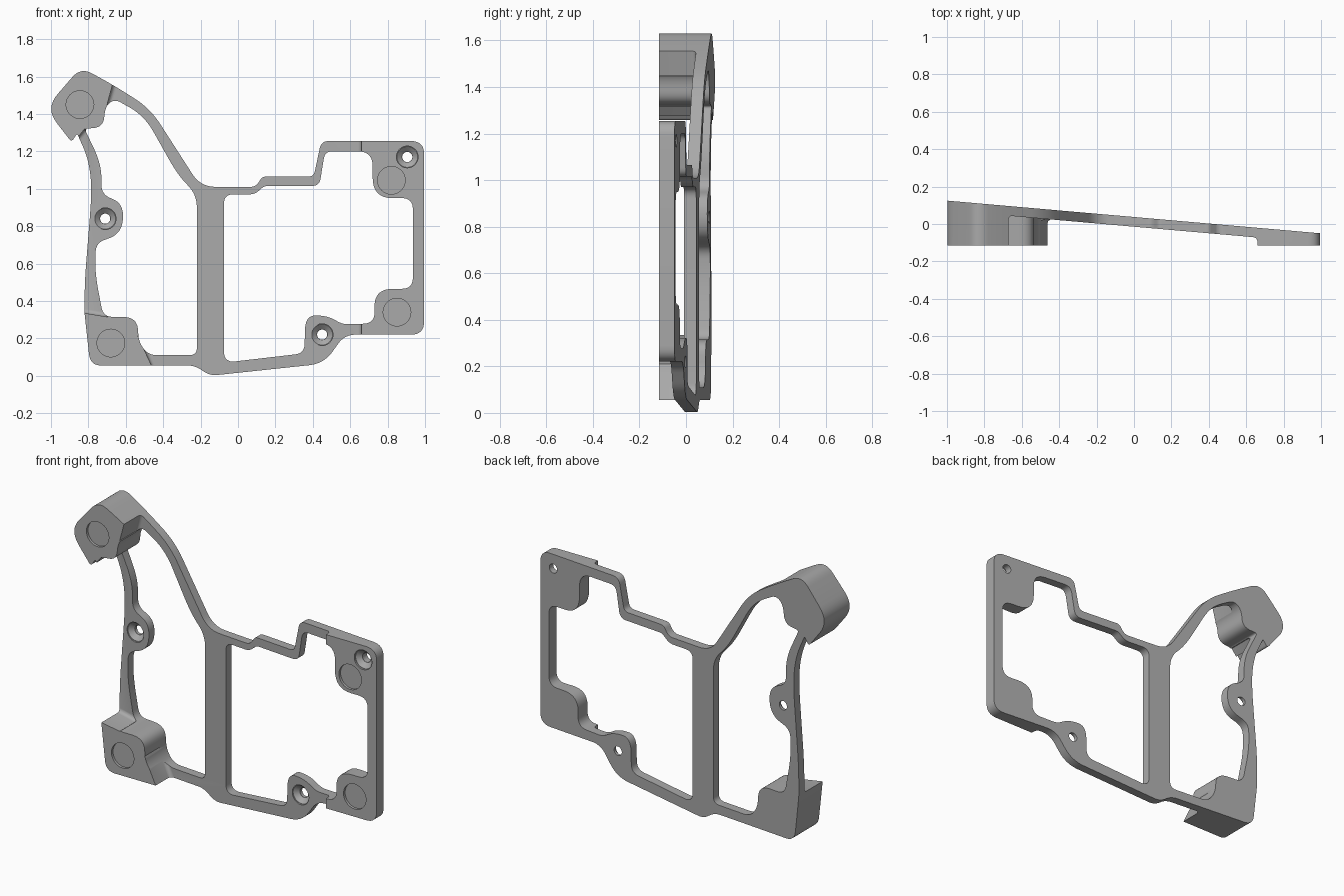
import bpy, bmesh
from math import pi
from mathutils import Matrix, Vector

if "Cube" in bpy.data.objects:
    bpy.data.objects.remove(bpy.data.objects["Cube"])

FOOT_Y = -0.115          # flat plane the raised pads share
THICKNESS = 0.052        # thickness of the slanted frame


def back_y(x):
    return 0.0375 - 0.0875 * x


def frame_front_y(x):
    return back_y(x) - THICKNESS


def round_corners(corners, steps=8):
    """Corners are (x, z, setback) in hundredths; each becomes a curved fillet."""
    points = []
    count = len(corners)
    for i, (x, z, setback) in enumerate(corners):
        here = Vector((x, z)) / 100
        before = Vector(corners[i - 1][:2]) / 100 - here
        after = Vector(corners[(i + 1) % count][:2]) / 100 - here
        if not setback:
            points.append(here)
            continue
        a = here + before.normalized() * min(setback / 100, before.length * 0.49)
        b = here + after.normalized() * min(setback / 100, after.length * 0.49)
        for k in range(steps + 1):
            t = k / steps
            points.append(a * (1 - t) ** 2 + here * 2 * t * (1 - t) + b * t * t)
    return points


def extrude_profile(name, loops, front, back):
    """Fill the loops, holes included, and stretch them between two y surfaces."""
    curve = bpy.data.curves.new(name + "_profile", 'CURVE')
    curve.dimensions = '2D'
    curve.fill_mode = 'BOTH'
    curve.extrude = 1
    for loop in loops:
        spline = curve.splines.new('POLY')
        points = round_corners(loop)
        spline.points.add(len(points) - 1)
        for target, p in zip(spline.points, points):
            target.co = (p.x, p.y, 0, 1)
        spline.use_cyclic_u = True
    helper = bpy.data.objects.new(name + "_profile", curve)
    bpy.context.collection.objects.link(helper)
    graph = bpy.context.evaluated_depsgraph_get()
    mesh = bpy.data.meshes.new_from_object(helper.evaluated_get(graph))
    bpy.data.objects.remove(helper)
    bm = bmesh.new()
    bm.from_mesh(mesh)
    for v in bm.verts:
        x, z, side = v.co
        v.co = (x, front(x) if side > 0 else back(x), z)
    bmesh.ops.remove_doubles(bm, verts=bm.verts, dist=1e-5)
    bmesh.ops.recalc_face_normals(bm, faces=bm.faces)
    bm.to_mesh(mesh)
    bm.free()
    mesh.name = name
    ob = bpy.data.objects.new(name, mesh)
    bpy.context.collection.objects.link(ob)
    return ob


def taper(x, z, y0, y1, r0, r1):
    """Round cutter along y, radius r0 at y0 and r1 at y1."""
    bm = bmesh.new()
    place = Matrix.Translation((x, (y0 + y1) / 2, z)) @ Matrix.Rotation(-pi / 2, 4, 'X')
    bmesh.ops.create_cone(bm, cap_ends=True, segments=40, radius1=r0, radius2=r1,
                          depth=y1 - y0, matrix=place)
    mesh = bpy.data.meshes.new("round_cutter")
    bm.to_mesh(mesh)
    bm.free()
    ob = bpy.data.objects.new("round_cutter", mesh)
    bpy.context.collection.objects.link(ob)
    return ob


def cut(target, cutter):
    cutter.hide_render = True
    mod = target.modifiers.new("cut", 'BOOLEAN')
    mod.operation = 'DIFFERENCE'
    mod.solver = 'EXACT'
    mod.object = cutter
    bpy.context.view_layer.objects.active = target
    bpy.ops.object.modifier_apply(modifier=mod.name)
    bpy.data.objects.remove(cutter)


# Frame outline and its two openings
outline = [
    (-103, 143, 10), (-84, 165, 7), (-66, 155, 8), (-47, 143, 10),
    (-20, 101, 8), (9.5, 101, 3), (13, 106.5, 2), (40.5, 106.5, 3),
    (44.5, 125.5, 4), (99.5, 125.5, 7), (99.5, 22, 7), (57, 22, 6),
    (46, 6.5, 8), (-15, 0, 4), (-23, 5.5, 4), (-79, 5.5, 6),
    (-82, 33, 1), (-82, 50, 12), (-78, 100, 14), (-80, 116, 8),
    (-86, 129.5, 1), (-89, 125, 2)]
left_opening = [
    (-66, 148, 4), (-50, 139, 10), (-32, 107, 10), (-22, 97, 7),
    (-22, 11, 4), (-48, 11, 5), (-53, 18, 4), (-54, 31.5, 8),
    (-72, 31.5, 5), (-76.5, 55, 10), (-76, 71, 5), (-62, 76, 9),
    (-61, 92, 9), (-73, 97, 5), (-73, 113, 9), (-82, 132, 2),
    (-72, 133, 6), (-71, 144, 5)]
right_opening = [
    (-7.5, 97, 5), (9, 97, 3), (14, 101.5, 2), (43.5, 101.5, 4),
    (46.5, 120, 4), (72, 120, 8), (72, 95, 11), (93.5, 95, 6),
    (93.5, 46.5, 6), (73, 46.5, 10), (73, 28, 6), (56, 27.5, 3),
    (48, 32, 5), (36, 32.5, 8), (35.5, 12, 5), (-7.5, 7, 6)]

frame = extrude_profile("mounting_frame", [outline, left_opening, right_opening],
                        lambda x: FOOT_Y, back_y)

# Everything that is not a raised pad is cut down to the slanted front
thin_zone = [
    (66, 190, 0), (66, -20, 0), (-45, -20, 0), (-46, 5, 0), (-53.5, 21, 0),
    (-49, 37, 0), (-66, 34, 0), (-70, 31.5, 0), (-82, 33.5, 0), (-115, 34, 0),
    (-115, 118, 0), (-93, 118, 0), (-82, 132, 0), (-70, 128, 0),
    (-62, 138, 0), (-70, 145, 0), (-67, 156, 0), (-60, 190, 0)]
relief = extrude_profile("relief_cutter", [thin_zone], lambda x: -0.4, frame_front_y)

# Soft fillet where the pads rise from the frame
bm = bmesh.new()
bm.from_mesh(relief.data)
bmesh.ops.dissolve_limit(bm, angle_limit=0.01, verts=bm.verts, edges=bm.edges)
rim = [e for e in bm.edges if all(v.co.y > -0.3 for v in e.verts)]
bmesh.ops.bevel(bm, geom=rim, offset=0.022, segments=4, profile=0.5, affect='EDGES')
bm.to_mesh(relief.data)
bm.free()
cut(frame, relief)

# Countersunk screw holes
for x, z, on_pad in [(-0.71, 0.84, False), (0.45, 0.22, False), (0.905, 1.17, True)]:
    y = FOOT_Y if on_pad else frame_front_y(x)
    cut(frame, taper(x, z, y - 0.1, y + 0.01, 0.058, 0.058))
    cut(frame, taper(x, z, y + 0.008, y + 0.034, 0.058, 0.028))
    cut(frame, taper(x, z, y, y + 0.2, 0.027, 0.027))

# Shallow round recesses in the four pads
for x, z in [(-0.845, 1.45), (-0.68, 0.175), (0.82, 1.045), (0.85, 0.34)]:
    cut(frame, taper(x, z, FOOT_Y - 0.1, FOOT_Y + 0.015, 0.074, 0.074))

# Single grey plastic
grey = bpy.data.materials.new("grey_plastic")
grey.use_nodes = True
colour = (0.4, 0.4, 0.4, 1)
grey.diffuse_color = colour
grey.node_tree.nodes["Principled BSDF"].inputs["Base Color"].default_value = colour
frame.data.materials.clear()
frame.data.materials.append(grey)

bpy.ops.object.select_all(action='DESELECT')
frame.select_set(True)
bpy.context.view_layer.objects.active = frame
bpy.ops.object.shade_smooth_by_angle(angle=pi / 6)
